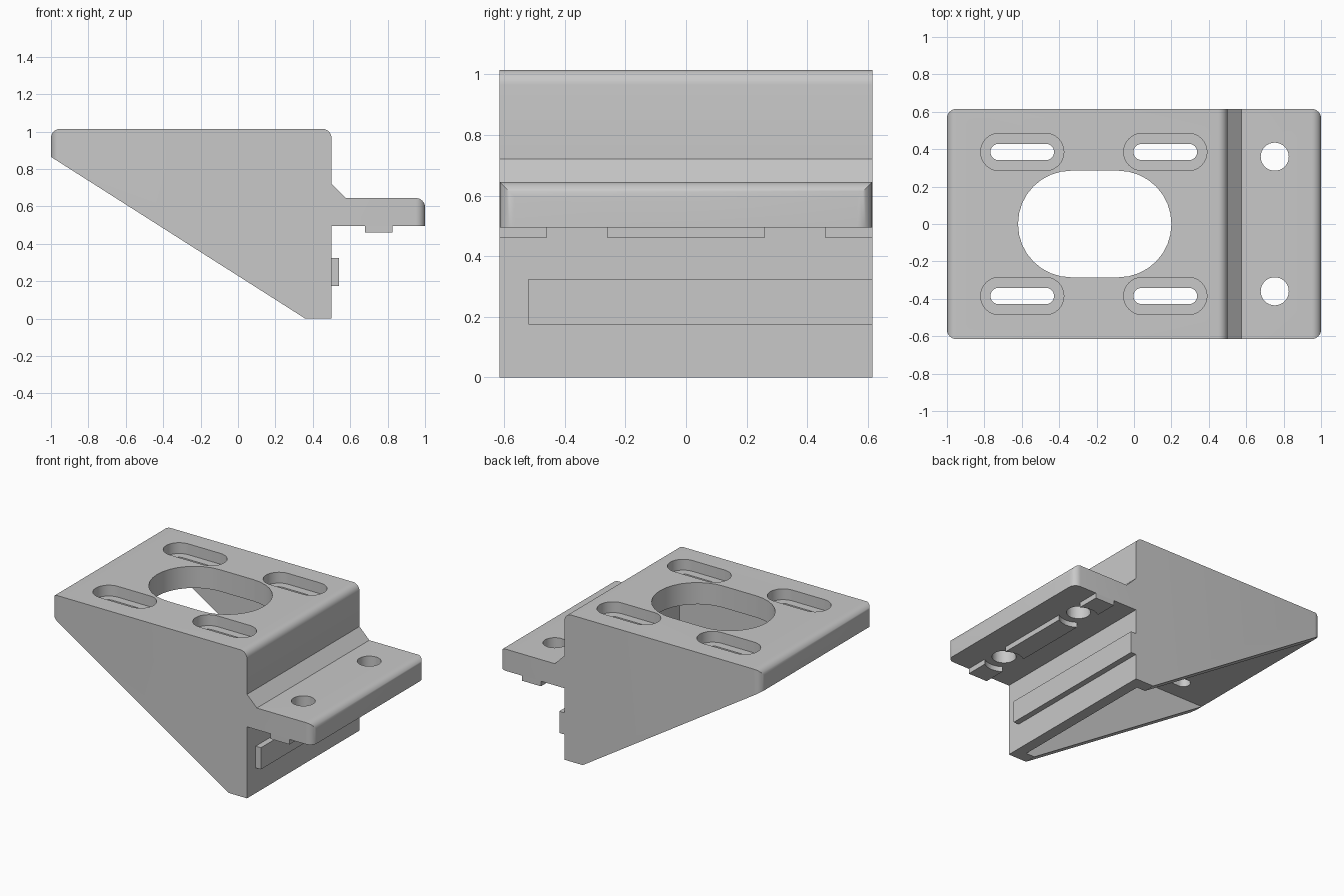
import bpy, bmesh, math
from mathutils import Vector

cube = bpy.data.objects.get("Cube")
if cube:
    bpy.data.objects.remove(cube, do_unlink=True)

HALF_Y = 0.615
grey = bpy.data.materials.new("bracket grey")
grey.use_nodes = True
COLOUR = (0.58, 0.58, 0.58, 1)
grey.diffuse_color = COLOUR
grey.node_tree.nodes["Principled BSDF"].inputs["Base Color"].default_value = COLOUR


def rounded(points, segments=8):
    """Outline from (a, b, radius) corners, each filleted by its radius."""
    out = []
    for i, (a, b, r) in enumerate(points):
        p = Vector((a, b))
        if r == 0:
            out.append(p)
            continue
        u = (Vector(points[i - 1][:2]) - p).normalized()
        v = (Vector(points[(i + 1) % len(points)][:2]) - p).normalized()
        half = u.angle(v) / 2
        centre = p + (u + v).normalized() * (r / math.sin(half))
        start = (p + u * (r / math.tan(half)) - centre).normalized()
        end = (p + v * (r / math.tan(half)) - centre).normalized()
        for k in range(segments + 1):
            out.append(centre + start.slerp(end, k / segments).normalized() * r)
    return out


def rect(x0, x1, y0, y1, r=0):
    return [(x0, y0, r), (x1, y0, r), (x1, y1, r), (x0, y1, r)]


def prism(name, points, low, high, axis="Z"):
    """Extrude an outline along Z, or an x-z outline along Y."""
    bm = bmesh.new()
    place = (lambda p: (p.x, p.y, low)) if axis == "Z" else (lambda p: (p.x, low, p.y))
    face = bm.faces.new([bm.verts.new(place(p)) for p in rounded(points)])
    new = bmesh.ops.extrude_face_region(bm, geom=[face])["geom"]
    depth = high - low
    move = (0, 0, depth) if axis == "Z" else (0, depth, 0)
    bmesh.ops.translate(bm, vec=move, verts=[g for g in new if isinstance(g, bmesh.types.BMVert)])
    bmesh.ops.recalc_face_normals(bm, faces=bm.faces)
    mesh = bpy.data.meshes.new(name)
    bm.to_mesh(mesh)
    bm.free()
    mesh.materials.append(grey)
    obj = bpy.data.objects.new(name, mesh)
    bpy.context.collection.objects.link(obj)
    return obj


def carve(obj, tool, operation="DIFFERENCE"):
    bpy.context.view_layer.update()
    mod = obj.modifiers.new("carve", "BOOLEAN")
    mod.operation, mod.object, mod.solver = operation, tool, "EXACT"
    bpy.context.view_layer.objects.active = obj
    bpy.ops.object.modifier_apply(modifier=mod.name)
    bpy.data.objects.remove(tool, do_unlink=True)


def slot(x, y, length, width, low, high):
    r = width / 2 * 0.995
    return prism("slot_cutter", rect(x - length / 2, x + length / 2,
                                     y - width / 2, y + width / 2, r), low, high)


# Bracket body: side profile trimmed by a plan with rounded corners
profile = [(-1, 0.865, 0), (0.36, 0, 0), (0.5, 0, 0), (0.5, 0.495, 0), (1, 0.495, 0),
           (1, 0.645, 0.05), (0.575, 0.645, 0), (0.5, 0.72, 0), (0.5, 1.015, 0.05),
           (-1, 1.015, 0.05)]
body = prism("bracket_body", profile, -HALF_Y - 0.1, HALF_Y + 0.1, "Y")
carve(body, prism("plan_trim", rect(-1, 1, -HALF_Y, HALF_Y, 0.05), -0.5, 1.5), "INTERSECT")

# Hollow underside between the side walls
carve(body, prism("cavity_cutter", rect(-1.2, 0.425, -0.2, 0.865), -0.535, 0.535, "Y"))

# Large oval opening and four counterbored slots in the top plate
carve(body, slot(-0.21, 0, 0.82, 0.57, 0.7, 1.2))
for x in (-0.5975, 0.1675):
    for y in (-0.385, 0.385):
        carve(body, slot(x, y, 0.445, 0.2, 0.94, 1.2))
        carve(body, slot(x, y, 0.34, 0.087, 0.7, 1.2))

# Bolt holes through the flange
for y in (-0.36, 0.36):
    carve(body, slot(0.7525, y, 0.15, 0.15, 0.4, 0.8))

# Locating key under the flange, cleared around the bolt holes
key = prism("flange_key", rect(0.68, 0.825, -HALF_Y, HALF_Y), 0.46, 0.496)
for y in (-0.36, 0.36):
    carve(key, slot(0.7525, y, 0.248, 0.248, 0.4, 0.6))

# Locating rib on the upright wall
rib = prism("wall_rib", rect(0.499, 0.54, 0.175, 0.325), -0.52, HALF_Y, "Y")

for obj in (body, key, rib):
    bpy.ops.object.select_all(action="DESELECT")
    obj.select_set(True)
    bpy.context.view_layer.objects.active = obj
    bpy.ops.object.shade_smooth_by_angle(angle=math.radians(30))
